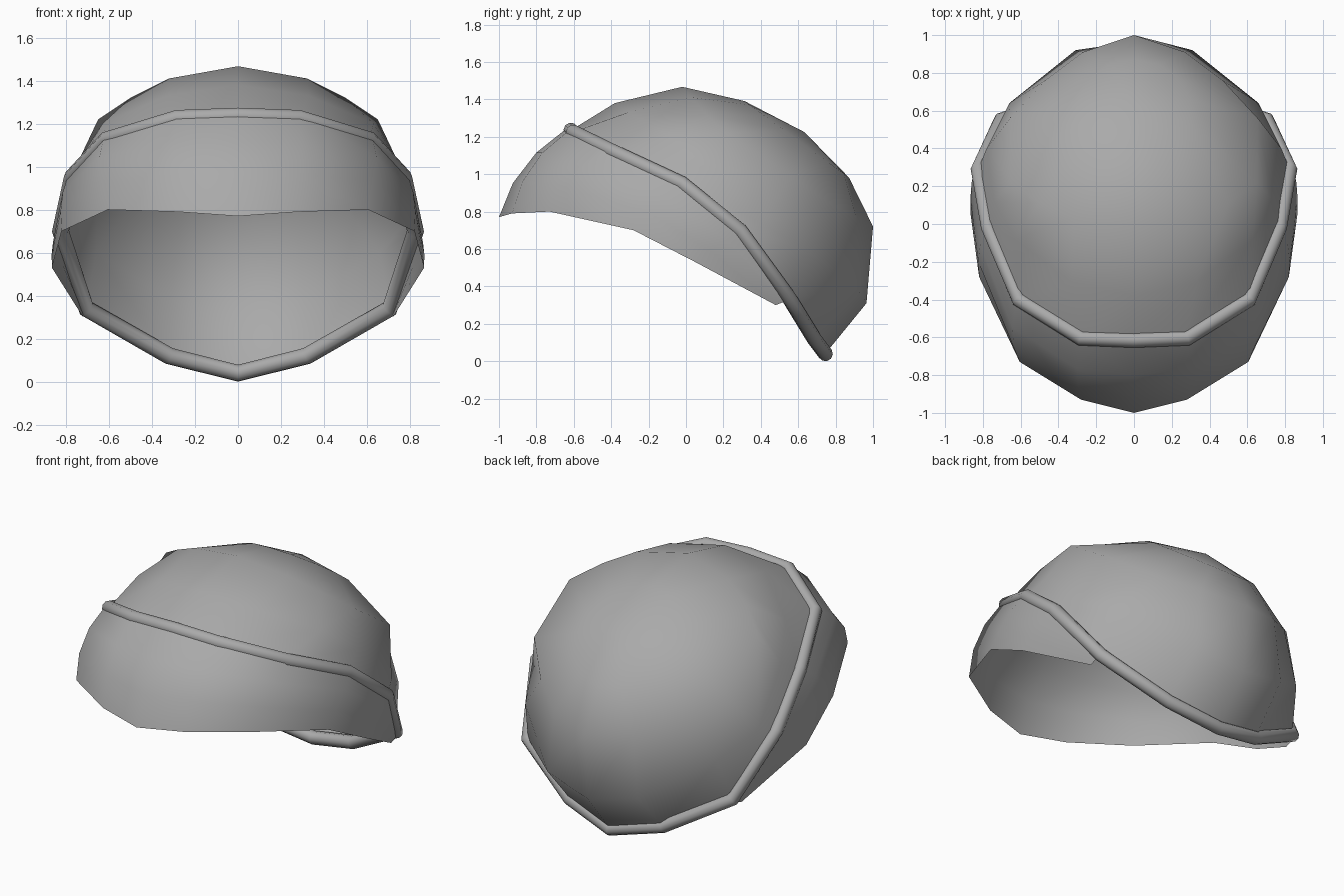
import bpy, bmesh, math
from mathutils import Vector

cube = bpy.data.objects.get("Cube")
if cube:
    bpy.data.objects.remove(cube)

grey = bpy.data.materials.new("plain grey")
grey.use_nodes = True
COLOR = (0.4, 0.4, 0.4, 1)
grey.diffuse_color = COLOR
grey.node_tree.nodes["Principled BSDF"].inputs["Base Color"].default_value = COLOR

# Tilted frame of the cap opening: centre, crown direction, front-to-back direction
CENTRE = Vector((0, 0.06, 0.65))
UP = Vector((0, 0.66, 0.75)).normalized()
BACK = Vector((0, 0.75, -0.66)).normalized()


def mirrored(half):
    """Close a half ring running from front centre to back centre."""
    return half + [Vector((-p.x, p.y, p.z)) for p in half[-2:0:-1]]


def loft(name, rows, closed, pole=None):
    """Skin a list of rows, optionally closing the last one to a tip."""
    bm = bmesh.new()
    rings = [[bm.verts.new(p) for p in row] for row in rows]
    n = len(rings[0])
    for a, b in zip(rings, rings[1:]):
        for i in range(n if closed else n - 1):
            k = (i + 1) % n
            bm.faces.new((a[i], a[k], b[k], b[i]))
    if pole is not None:
        tip = bm.verts.new(pole)
        for i in range(n):
            bm.faces.new((rings[-1][i], rings[-1][(i + 1) % n], tip))
    bmesh.ops.remove_doubles(bm, verts=bm.verts, dist=.0001)
    bmesh.ops.recalc_face_normals(bm, faces=bm.faces)
    mesh = bpy.data.meshes.new(name)
    bm.to_mesh(mesh)
    bm.free()
    mesh.materials.append(grey)
    mesh.shade_smooth()
    obj = bpy.data.objects.new(name, mesh)
    bpy.context.collection.objects.link(obj)


# Half rings from front to back: opening edge, puffed side, shoulder
rim = [Vector(p) for p in (
    (0, -.615, 1.235), (.28, -.605, 1.225), (.61, -.40, 1.125), (.77, -.02, .95),
    (.825, .29, .70), (.705, .55, .34), (.32, .685, .12), (0, .745, .04))]
side_ring = [Vector(p) for p in (
    (0, -.38, 1.38), (.33, -.31, 1.33), (.63, -.08, 1.2), (.74, .12, 1.03),
    (.78, .4, .74), (.66, .64, .6), (.31, .92, .38), (0, .965, .31))]
shoulder = [Vector(p) for p in (
    (0, -.02, 1.467), (.32, .03, 1.41), (.5, .11, 1.32), (.65, .22, 1.22),
    (.655, .56, .99), (.47, .76, .85), (.27, .91, .77), (0, 1, .72))]

# Crown: the rings above, a small regular ring, and a tip
top_ring = []
for j in range(8):
    angle = math.pi * j / 7
    across = Vector((.31 * math.sin(angle) if 0 < j < 7 else 0, 0, 0))
    s = .045 - .345 * math.cos(angle)
    top_ring.append(CENTRE + UP * (.75 + .09 * s) + BACK * s + across)
loft("crown", [mirrored(r) for r in (rim, side_ring, shoulder, top_ring)], True,
     CENTRE + UP * .81 + BACK * .05)

# Visor: thin curved sheet from the rolled rim to its lower edge
lower = [Vector(p) for p in (
    (0, -1, .77), (.28, -.93, .79), (.605, -.73, .80),
    (.82, -.28, .70), (.865, .05, .53), (.72, .48, .30))]
bulge = (.06, .06, .05, .02, .01, 0)


def visor_row(t):
    half = []
    for edge, low, b in zip(rim, lower, bulge):
        top = edge + (edge - CENTRE).normalized() * .022
        out = Vector((low.x, low.y, .5)).normalized()
        half.append(top.lerp(low, t) + out * b * 4 * t * (1 - t))
    return [Vector((-p.x, p.y, p.z)) for p in half[:0:-1]] + half


loft("visor", [visor_row(t) for t in (0, .33, .67, 1)], False)

# Rolled rim: round tube swept along the opening edge
path = mirrored(rim)
tube = []
for i, p in enumerate(path):
    along = (path[(i + 1) % len(path)] - path[i - 1]).normalized()
    side = along.cross(UP).normalized()
    top = side.cross(along)
    tube.append([p + .04 * (side * math.cos(a) + top * math.sin(a))
                 for a in (math.tau * k / 10 for k in range(10))])
loft("rolled_rim", tube + [tube[0]], True)
